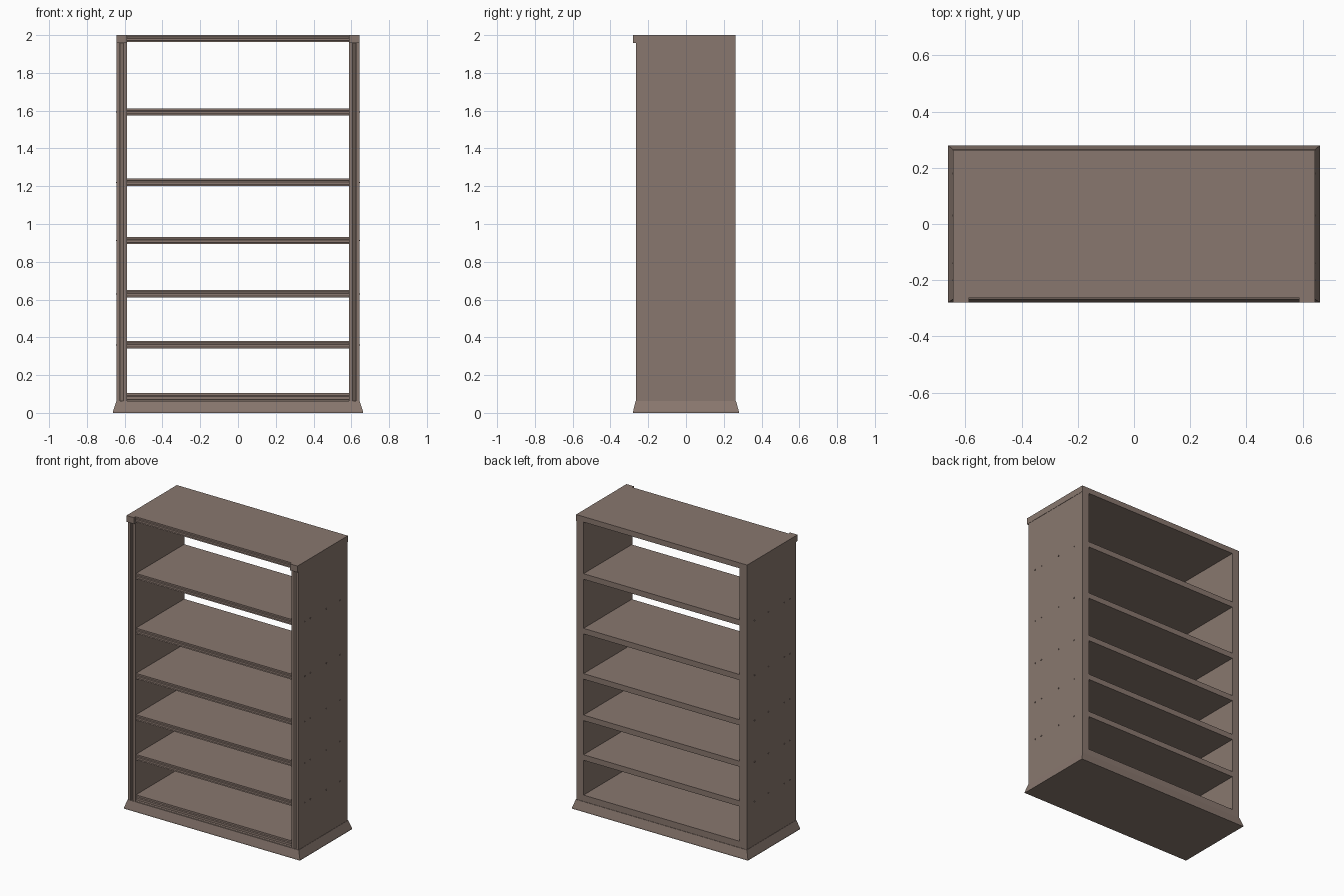
import bpy
import bmesh
from mathutils import Vector

cube = bpy.data.objects.get("Cube")
if cube:
    bpy.data.objects.remove(cube, do_unlink=True)

wood = bpy.data.materials.new("brown wood")
wood.use_nodes = True
COLOUR = (0.25, 0.187, 0.158, 1)
wood.diffuse_color = COLOUR
wood.node_tree.nodes["Principled BSDF"].inputs["Base Color"].default_value = COLOUR


def finish(name, bm):
    bmesh.ops.recalc_face_normals(bm, faces=bm.faces)
    mesh = bpy.data.meshes.new(name)
    bm.to_mesh(mesh)
    bm.free()
    mesh.materials.append(wood)
    obj = bpy.data.objects.new(name, mesh)
    bpy.context.collection.objects.link(obj)
    return obj


def prism(name, points, offset):
    """Extrude a closed profile along an offset vector."""
    bm = bmesh.new()
    face = bm.faces.new([bm.verts.new(p) for p in points])
    new = bmesh.ops.extrude_face_region(bm, geom=[face])["geom"]
    verts = [g for g in new if isinstance(g, bmesh.types.BMVert)]
    bmesh.ops.translate(bm, verts=verts, vec=Vector(offset))
    return finish(name, bm)


def box(name, x0, x1, y0, y1, z0, z1):
    corners = [(x0, y0, z0), (x1, y0, z0), (x1, y1, z0), (x0, y1, z0)]
    return prism(name, corners, (0, 0, z1 - z0))


OUTER, INNER = 0.642, 0.588
FRONT, BACK = -0.265, 0.262
BASE_TOP, CAP_BOTTOM, TOP = 0.062, 1.957, 2.0

# Flared plinth: stacked rectangles skinned together
bm = bmesh.new()
loops = []
for hx, y0, y1, z in [(0.662, -0.28, 0.28, 0), (0.662, -0.28, 0.28, 0.008),
                      (0.644, -0.267, 0.265, BASE_TOP)]:
    loops.append([bm.verts.new(p) for p in
                  [(-hx, y0, z), (hx, y0, z), (hx, y1, z), (-hx, y1, z)]])
for low, high in zip(loops, loops[1:]):
    for i in range(4):
        j = (i + 1) % 4
        bm.faces.new((low[i], low[j], high[j], high[i]))
bm.faces.new(loops[0])
bm.faces.new(loops[-1])
finish("plinth", bm)

# Side panels with a slanted groove down the front edge, and top end blocks
for side, s in (("left", 1), ("right", -1)):
    profile = [(INNER, BACK), (INNER, FRONT), (0.606, FRONT),
               (0.624, FRONT + 0.016), (0.624, FRONT), (OUTER, FRONT), (OUTER, BACK)]
    prism(side + "_side_panel", [(s * x, y, BASE_TOP) for x, y in profile],
          (0, 0, CAP_BOTTOM - BASE_TOP))
    box(side + "_top_block", s * INNER, s * (OUTER + 0.002), -0.28, BACK, CAP_BOTTOM, TOP)


def board(name, z0, z1, y0):
    """Board between the sides, with two slanted grooves on its front edge."""
    t = z1 - z0
    edge = [(0, 0), (0.2, 0.01), (0.2, 0), (0.55, 0), (0.72, 0.01), (0.72, 0), (1, 0)]
    points = [(-INNER, BACK, z0)]
    points += [(-INNER, y0 + d, z0 + t * f) for f, d in edge]
    points += [(-INNER, BACK, z1)]
    return prism(name, points, (2 * INNER, 0, 0))


# Top board and shelves
board("top_board", 1.963, TOP, -0.262)
shelf_tops = [0.105, 0.38, 0.65, 0.932, 1.24, 1.612]
for i, z in enumerate(shelf_tops):
    board("shelf_%d" % (i + 1), BASE_TOP if i == 0 else z - 0.038, z, -0.257)

# Small nail heads on the outside of the panels, level with the shelves
for i, z in enumerate(shelf_tops[1:]):
    for s in (-1, 1):
        for y in (-0.2, -0.14, 0.03, 0.18):
            x = s * OUTER
            box("nail_head", x, x + s * 0.004, y - 0.003, y + 0.003, z - 0.023, z - 0.017)
